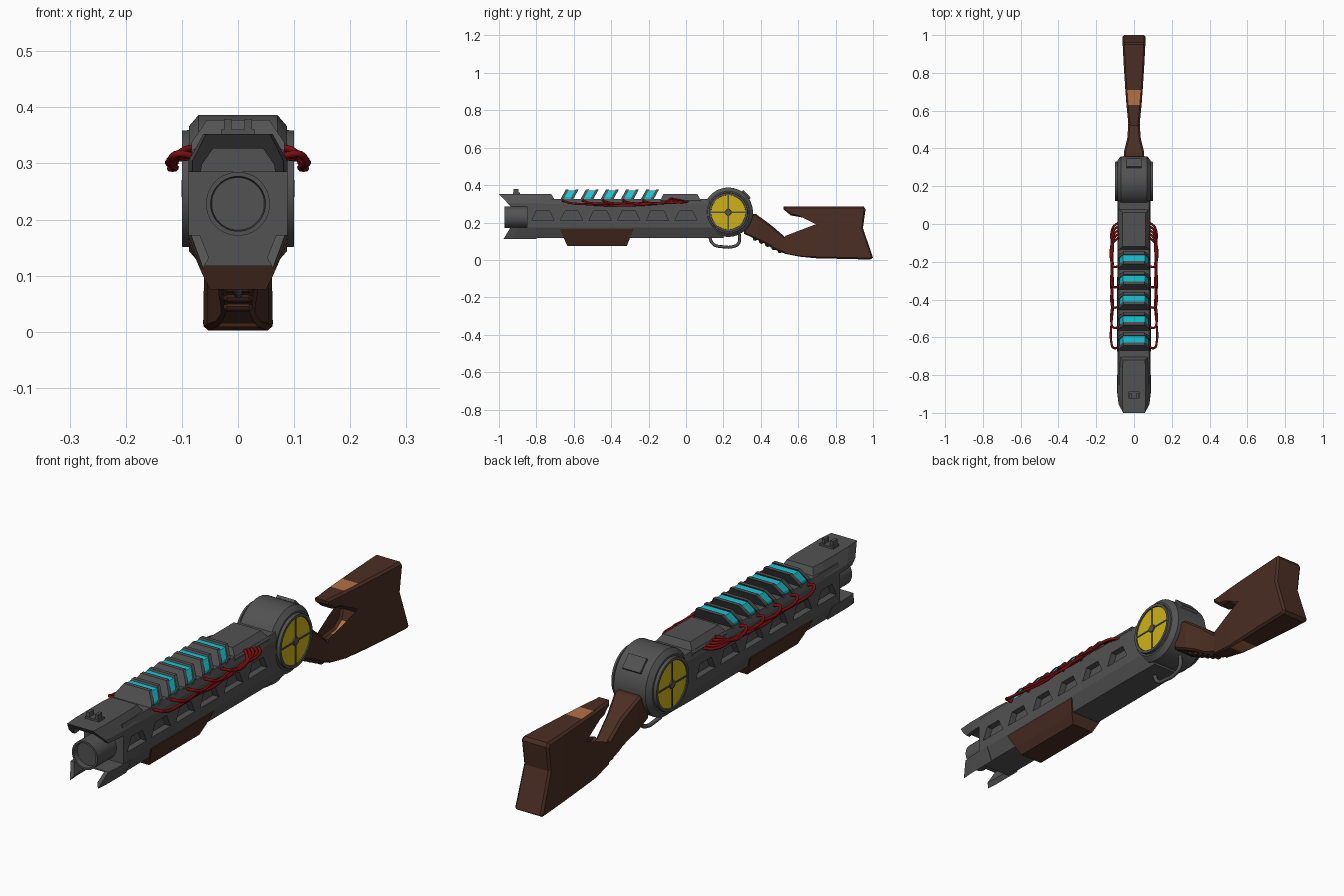
import bpy, bmesh, math
from mathutils import Vector

if "Cube" in bpy.data.objects:
    bpy.data.objects.remove(bpy.data.objects["Cube"])

def material(name, rgb):
    m = bpy.data.materials.new(name)
    m.diffuse_color = (*rgb, 1)
    m.use_nodes = True
    m.node_tree.nodes["Principled BSDF"].inputs["Base Color"].default_value = m.diffuse_color
    return m

GREY = material("gunmetal grey", (0.085, 0.085, 0.085))
BROWN = material("dark walnut", (0.07, 0.027, 0.017))
ORANGE = material("copper orange", (0.46, 0.16, 0.055))
YELLOW = material("yellow", (0.62, 0.45, 0.008))
CYAN = material("glowing cyan", (0.008, 0.56, 0.66))
RED = material("cable red", (0.2, 0.004, 0.005))

def finish(name, bm, *mats):
    bmesh.ops.recalc_face_normals(bm, faces=bm.faces)
    me = bpy.data.meshes.new(name)
    bm.to_mesh(me)
    bm.free()
    ob = bpy.data.objects.new(name, me)
    bpy.context.collection.objects.link(ob)
    for m in mats:
        me.materials.append(m)
    return ob

def bridge(bm, rings):
    """Skin a list of point rings and cap both ends."""
    vs = [[bm.verts.new(p) for p in r] for r in rings]
    n = len(vs[0])
    for a, b in zip(vs, vs[1:]):
        for i in range(n):
            j = (i + 1) % n
            bm.faces.new((a[i], a[j], b[j], b[i]))
    bm.faces.new(vs[0])
    bm.faces.new(vs[-1])

def loft(name, half, stations, mat, zref=0.352):
    """Mirror a half section (x, z) and run it along y; station = (y, lean, x scale)."""
    bm = bmesh.new()
    ring = half + [(-x, z) for x, z in reversed(half)]
    bridge(bm, [[(x * s, y + k * (z - zref), z) for x, z in ring] for y, k, s in stations])
    return finish(name, bm, mat)

def lathe(name, prof, axis, c, mat, seg=32):
    """Turn a profile (along, radius) about the x or y axis."""
    rings = []
    for a, r in prof:
        ring = []
        for i in range(seg):
            t = math.tau * (i + 0.5) / seg
            u, w = r * math.cos(t), r * math.sin(t)
            ring.append(Vector(c) + Vector((a, u, w) if axis == 'x' else (u, a, w)))
        rings.append(ring)
    bm = bmesh.new()
    bridge(bm, rings)
    ob = finish(name, bm, mat)
    bpy.ops.object.select_all(action='DESELECT')
    ob.select_set(True)
    bpy.context.view_layer.objects.active = ob
    bpy.ops.object.shade_smooth_by_angle(angle=math.radians(30))
    return ob

def box(name, lo, hi, mat):
    bm = bmesh.new()
    bridge(bm, [[(x, lo[1], lo[2]), (x, hi[1], lo[2]), (x, hi[1], hi[2]), (x, lo[1], hi[2])]
                for x in (lo[0], hi[0])])
    return finish(name, bm, mat)

def tube(name, pts, r, mat):
    cu = bpy.data.curves.new(name, 'CURVE')
    cu.dimensions = '3D'
    cu.bevel_depth, cu.bevel_resolution, cu.resolution_u = r, 2, 6
    cu.use_fill_caps = True
    sp = cu.splines.new('BEZIER')
    sp.bezier_points.add(len(pts) - 1)
    for b, p in zip(sp.bezier_points, pts):
        b.co = p
        b.handle_left_type = b.handle_right_type = 'AUTO'
    cu.materials.append(mat)
    ob = bpy.data.objects.new(name, cu)
    bpy.context.collection.objects.link(ob)
    return ob

# Main housing with recessed trapezoid windows on both sides
hull = loft("housing", [(0.08, 0.326), (0.088, 0.30), (0.088, 0.172), (0.064, 0.117)],
            [(-0.85, 0, 1), (0.05, 0, 1), (0.2, 0, 0.95)], GREY)
bm = bmesh.new()
for s in (-1, 1):
    for i in range(6):
        y = -0.765 + i * 0.153
        bridge(bm, [[(x * s, y - 0.06, 0.21), (x * s, y + 0.06, 0.21),
                     (x * s, y + 0.035, 0.262), (x * s, y - 0.035, 0.262)] for x in (0.062, 0.12)])
cutter = finish("window_cutter", bm, GREY)
cutter.hide_render = True
mod = hull.modifiers.new("windows", 'BOOLEAN')
mod.object, mod.operation, mod.solver = cutter, 'DIFFERENCE', 'EXACT'
bpy.context.view_layer.objects.active = hull
bpy.ops.object.modifier_apply(modifier=mod.name)
bpy.data.objects.remove(cutter)

# Muzzle: hood above, trough below, barrel between
loft("muzzle_hood", [(0.062, 0.352), (0.088, 0.305), (0.088, 0.285), (0.072, 0.285),
                     (0.07, 0.298), (0.048, 0.327)],
     [(-1.0, -0.95, 0.92), (-0.94, -0.95, 1), (-0.80, 0, 1)], GREY)
loft("muzzle_trough", [(0.089, 0.172), (0.066, 0.113), (0.055, 0.132), (0.072, 0.172)],
     [(-0.975, 0.6, 0.94), (-0.93, 0.6, 1), (-0.80, 0, 1)], GREY, 0.113)
lathe("barrel", [(-0.95, 0.047), (-0.97, 0.049), (-0.97, 0.057), (-0.80, 0.057)],
      'y', (0, 0, 0.228), GREY)
loft("front_block", [(0.062, 0.352), (0.088, 0.305), (0.088, 0.285)],
     [(-0.86, 0, 1), (-0.77, 0, 1), (-0.72, -0.6, 0.93)], GREY)
box("sight_base", (-0.03, -0.925, 0.35), (0.03, -0.888, 0.36), GREY)
for s in (-1, 1):
    a, b = sorted((s * 0.012, s * 0.025))
    box("sight_post", (a, -0.923, 0.355), (b, -0.895, 0.379), GREY)

# Rear top block
loft("rear_block", [(0.06, 0.352), (0.085, 0.318), (0.085, 0.28)],
     [(-0.12, 0.55, 1), (0.06, -0.6, 1)], GREY)

# Leaning coils: cyan core between two grey fins
coil_ys = [-0.612 + 0.1075 * i for i in range(5)]
for y in coil_ys:
    loft("coil_core", [(0.058, 0.37), (0.077, 0.337), (0.077, 0.30)],
         [(y - 0.019, 0.55, 1), (y + 0.019, 0.55, 1)], CYAN, 0.37)
    for d in (-0.026, 0.026):
        loft("coil_fin", [(0.056, 0.377), (0.083, 0.337), (0.083, 0.30)],
             [(y + d - 0.008, 0.55, 1), (y + d + 0.008, 0.55, 1)], GREY, 0.37)

# Red cables gathered into a bundle on each side
for s in (-1, 1):
    for i, y in enumerate(coil_ys):
        y -= 0.04
        k = i * 0.004
        pts = [(0.078, y, 0.313), (0.108, y - 0.004, 0.317), (0.12, y + 0.025, 0.306)]
        n = 5 - i
        for j in range(1, n + 1):
            f = j / (n + 1)
            sag = 0.018 * math.sin(math.pi * f)
            pts.append((0.116 + 0.005 * math.sin(2.5 * j + i), y + 0.03 + f * (-0.06 - y),
                        0.305 + k + 0.008 * f - sag))
        pts += [(0.112 - k, -0.02 - k * 4, 0.308 + k), (0.08, 0.01 - k * 5, 0.312 + k)]
        tube("cable", [(x * s, yy, z) for x, yy, z in pts], 0.006, RED)

# Foregrip
loft("foregrip", [(0.09, 0.165), (0.067, 0.11), (0.05, 0.075), ],
     [(-0.675, -0.45, 1), (-0.28, 0.4, 1)], BROWN, 0.165)

# Round hub with yellow side dials
C = (0, 0.226, 0.255)
lathe("hub", [(-0.087, 0.112), (-0.07, 0.132), (0.07, 0.132), (0.087, 0.112)], 'x', C, GREY, 40)
for s in (-1, 1):
    lathe("dial_rim", [(s * 0.07, 0.106), (s * 0.1, 0.104), (s * 0.1, 0.093), (s * 0.092, 0.092)],
          'x', C, GREY)
    lathe("dial_face", [(s * 0.09, 0.092), (s * 0.096, 0.092)], 'x', C, YELLOW)
    lathe("dial_cap", [(s * 0.09, 0.02), (s * 0.101, 0.016)], 'x', C, GREY, 8)
    a, b = sorted((s * 0.092, s * 0.099))
    box("dial_bar", (a, C[1] - 0.093, C[2] - 0.003), (b, C[1] + 0.093, C[2] + 0.003), GREY)
    box("dial_bar", (a, C[1] - 0.003, C[2] - 0.093), (b, C[1] + 0.003, C[2] + 0.093), GREY)
plate = box("hub_plate", (-0.04, -0.03, 0), (0.04, 0.03, 0.012), GREY)
plate.location = (0, C[1] + 0.128 * math.sin(0.8), C[2] + 0.128 * math.cos(0.8))
plate.rotation_euler = (-0.8, 0, 0)

# Trigger guard
tube("trigger_guard", [(0, 0.125, 0.125), (0, 0.145, 0.085), (0, 0.2, 0.07),
                       (0, 0.255, 0.072), (0, 0.282, 0.09), (0, 0.285, 0.14)], 0.008, GREY)

# Stock: flat outline, sliced along y, widened by position, chamfered and mirrored
outline = [(0.31, 0.14), (0.42, 0.088), (0.47, 0.057), (0.53, 0.033), (0.61, 0.017), (0.69, 0.009),
           (0.985, 0.002), (1.0, 0.012), (0.946, 0.17), (0.96, 0.27), (0.95, 0.285),
           (0.52, 0.285), (0.522, 0.27), (0.56, 0.238), (0.65, 0.222), (0.70, 0.197),
           (0.722, 0.16), (0.71, 0.12), (0.67, 0.098), (0.585, 0.097), (0.53, 0.122),
           (0.46, 0.182), (0.375, 0.245), (0.31, 0.25)]
WIDTH = [(0.3, 0.055), (0.38, 0.054), (0.45, 0.036), (0.53, 0.03), (0.63, 0.04),
         (0.71, 0.046), (0.85, 0.055), (1.01, 0.063)]

def half_width(y):
    for (a, wa), (b, wb) in zip(WIDTH, WIDTH[1:]):
        if y <= b:
            return wa + (wb - wa) * (y - a) / (b - a)
    return WIDTH[-1][1]

bm = bmesh.new()
bm.faces.new([bm.verts.new((0, y, z)) for y, z in outline])
bmesh.ops.triangulate(bm, faces=bm.faces)
for y, _ in WIDTH[1:-1]:
    bmesh.ops.bisect_plane(bm, geom=bm.verts[:] + bm.edges[:] + bm.faces[:],
                           plane_co=(0, y, 0), plane_no=(0, 1, 0))
bmesh.ops.inset_region(bm, faces=bm.faces[:], thickness=0.008,
                       use_boundary=True, use_even_offset=True)
for v in bm.verts:
    v.co.x = half_width(v.co.y) - (0.009 if v.is_boundary else 0)
rim = [e for e in bm.edges if e.is_boundary]
ext = bmesh.ops.extrude_edge_only(bm, edges=rim)["geom"]
for v in ext:
    if isinstance(v, bmesh.types.BMVert):
        v.co.x = 0
bmesh.ops.mirror(bm, geom=bm.verts[:] + bm.edges[:] + bm.faces[:], axis='X', merge_dist=0.0001)
bm.normal_update()
for f in bm.faces:
    y = f.calc_center_median().y
    if 0.63 < y < 0.71 and abs(f.normal.x) < 0.3 and abs(f.normal.z) > 0.5:
        f.material_index = 1
finish("stock", bm, BROWN, ORANGE)

# Finger ridges under the grip
for i in range(5):
    y = 0.37 + i * 0.033
    z = 0.115 - i * 0.0165
    lathe("finger_ridge", [(-0.026, 0.008), (-0.02, 0.013), (0.02, 0.013), (0.026, 0.008)],
          'x', (0, y, z), BROWN, 10)
